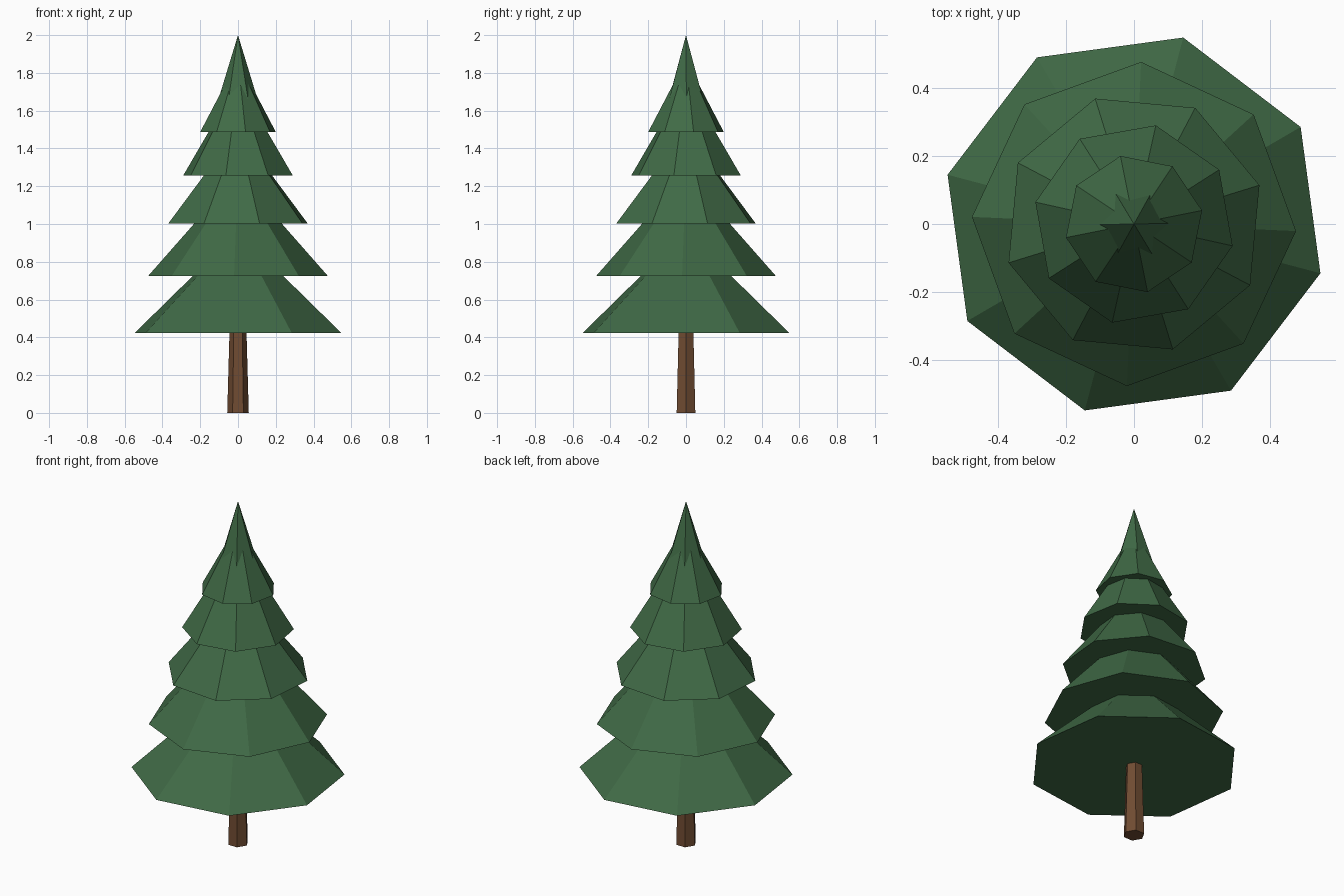
import bpy, math

if "Cube" in bpy.data.objects:
    bpy.data.objects.remove(bpy.data.objects["Cube"])


def material(name, rgb):
    m = bpy.data.materials.new(name)
    m.diffuse_color = (*rgb, 1)
    m.use_nodes = True
    m.node_tree.nodes["Principled BSDF"].inputs["Base Color"].default_value = m.diffuse_color
    return m


green = material("pine_green", (0.051, 0.144, 0.061))
brown = material("bark_brown", (0.162, 0.072, 0.032))


def cone(name, sides, r1, r2, z0, z1, degrees, mat):
    """Flat-faced cone or frustum with a corner at the given angle from +x."""
    bpy.ops.mesh.primitive_cone_add(vertices=sides, radius1=r1, radius2=r2,
                                    depth=z1 - z0, location=(0, 0, (z0 + z1) / 2))
    ob = bpy.context.object
    ob.name = name
    # primitive's first corner lies on +y
    ob.rotation_euler.z = math.radians(degrees - 90)
    ob.data.materials.append(mat)
    return ob


# Tapered hexagonal trunk
cone("trunk", 6, 0.057, 0.043, 0.0, 0.5, 0, brown)

# Stacked branch tiers: radius, base height, apex height, twist
tiers = [
    (0.567, 0.422, 0.96, 30.2),
    (0.477, 0.724, 1.265, 42.5),
    (0.386, 1.003, 1.50, 17.2),
    (0.297, 1.257, 1.755, 32.5),
    (0.204, 1.487, 1.87, 11.3),
]
for i, (r, z0, z1, twist) in enumerate(tiers, 1):
    cone(f"branch_tier_{i}", 8, r, 0, z0, z1, twist, green)

# Slender hexagonal tip poking out of the top tier
cone("tree_tip", 6, 0.122, 0, 1.6, 2.0, 1, green)
